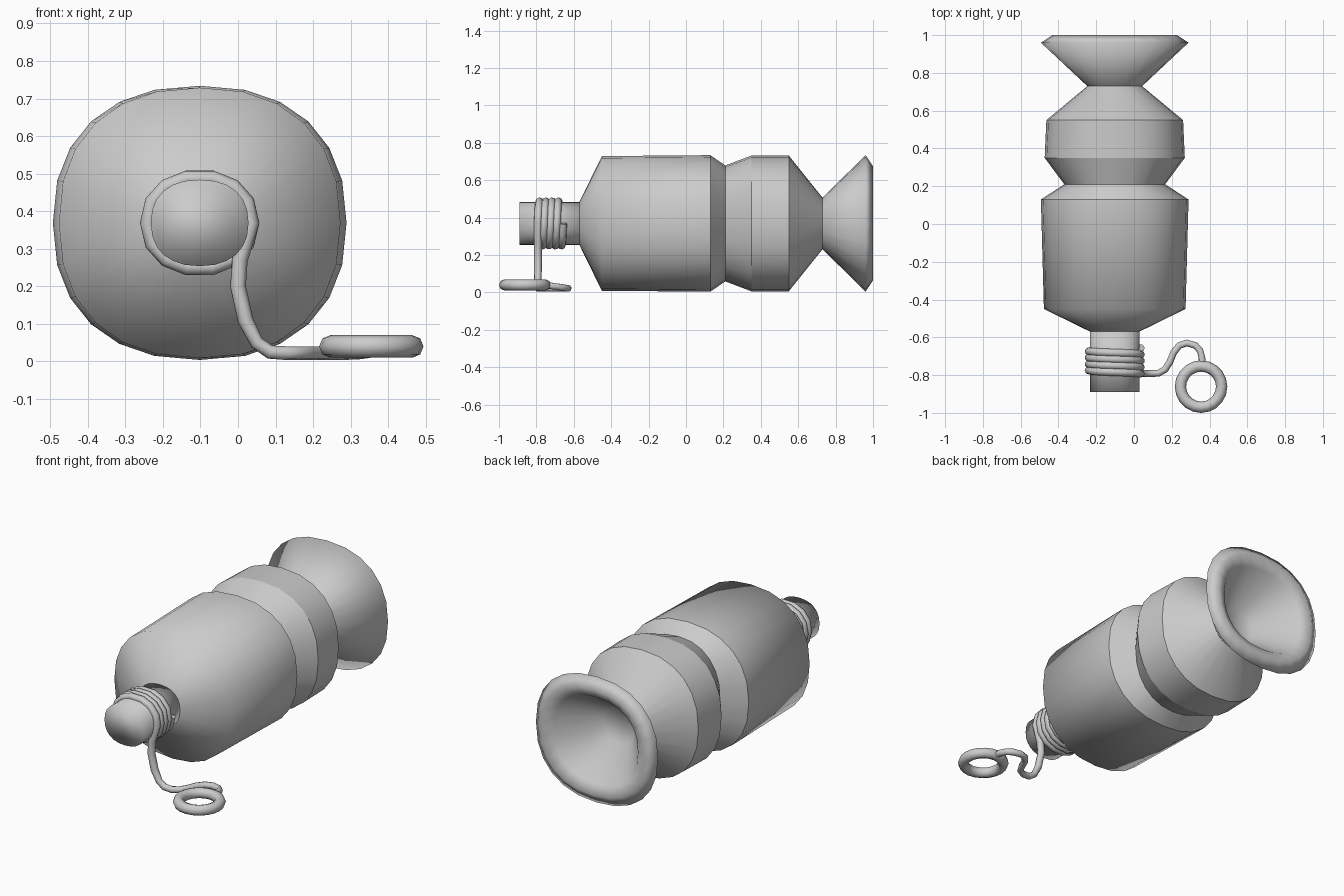
import bpy, bmesh, math
from mathutils import Vector

if "Cube" in bpy.data.objects:
    bpy.data.objects.remove(bpy.data.objects["Cube"])

grey = bpy.data.materials.new("plain grey")
grey.diffuse_color = (0.6, 0.6, 0.6, 1)
grey.use_nodes = True
grey.node_tree.nodes["Principled BSDF"].inputs["Base Color"].default_value = grey.diffuse_color
CX, CZ, SIDES = -0.102, 0.369, 24


def oval(rx, rz, a, n=2.3):
    # point on a slightly squared oval
    c, s = math.cos(a), math.sin(a)
    return (CX + rx * math.copysign(abs(c) ** (2 / n), c),
            CZ + rz * math.copysign(abs(s) ** (2 / n), s))


def loft(name, rings):
    # rings: (y, half width, half height, sharp crease)
    bm = bmesh.new()
    loops = []
    for y, rx, rz, crease in rings:
        pts = [oval(rx, rz, 2 * math.pi * i / SIDES) for i in range(SIDES)]
        loops.append([bm.verts.new((x, y, z)) for x, z in pts])
    for a, b in zip(loops, loops[1:]):
        for i in range(SIDES):
            j = (i + 1) % SIDES
            bm.faces.new((a[i], a[j], b[j], b[i]))
    bm.faces.new(loops[0])
    bm.faces.new(loops[-1][::-1])
    bmesh.ops.recalc_face_normals(bm, faces=bm.faces)
    for f in bm.faces:
        f.smooth = True
    for loop, ring in zip(loops, rings):
        if ring[3]:
            for i in range(SIDES):
                bm.edges.get((loop[i], loop[(i + 1) % SIDES])).smooth = False
    me = bpy.data.meshes.new(name)
    bm.to_mesh(me)
    bm.free()
    me.materials.append(grey)
    ob = bpy.data.objects.new(name, me)
    bpy.context.collection.objects.link(ob)


# body with shoulder, waist groove, collar and hollow flared end
loft("body", [
    (-0.57, 0.13, 0.115, True), (-0.45, 0.375, 0.36, False),
    (0.13, 0.391, 0.365, True), (0.21, 0.267, 0.31, True),
    (0.35, 0.371, 0.363, True), (0.55, 0.362, 0.363, True),
    (0.73, 0.145, 0.138, True), (0.96, 0.391, 0.365, False),
    (1.0, 0.33, 0.305, False), (0.97, 0.27, 0.25, False),
    (0.76, 0.10, 0.095, False)])

# neck plug
loft("neck", [(-0.89, 0.13, 0.115, False), (-0.55, 0.13, 0.115, False)])

# wire: coil around the neck, drop to the ground, wave to the ring
path = []
TURNS, STEPS = 4, 14
for i in range(TURNS * STEPS + 1):
    a = -2 * math.pi * i / STEPS
    x, z = oval(0.138, 0.121, a, 2.15)
    path.append((x, -0.657 - 0.135 * i / (TURNS * STEPS), z))
path += [(0.005, -0.792, 0.27), (0.0, -0.792, 0.20), (0.02, -0.792, 0.11),
         (0.05, -0.792, 0.05), (0.085, -0.792, 0.025), (0.13, -0.79, 0.022),
         (0.165, -0.77, 0.022), (0.19, -0.73, 0.022), (0.21, -0.68, 0.022),
         (0.24, -0.643, 0.022), (0.28, -0.63, 0.022), (0.325, -0.643, 0.024),
         (0.35, -0.67, 0.028), (0.36, -0.71, 0.034), (0.36, -0.75, 0.038)]
cu = bpy.data.curves.new("wire", 'CURVE')
cu.dimensions = '3D'
cu.bevel_depth = 0.021
cu.bevel_resolution = 2
cu.use_fill_caps = True
sp = cu.splines.new('POLY')
sp.points.add(len(path) - 1)
for p, co in zip(sp.points, path):
    p.co = (*co, 1)
    p.radius = 1 if co[2] > 0.06 else 0.88
sp.use_smooth = True
cu.materials.append(grey)
bpy.context.collection.objects.link(bpy.data.objects.new("wire", cu))

# pull ring
bpy.ops.mesh.primitive_torus_add(location=(0.355, -0.861, 0.04), major_radius=0.109,
                                 minor_radius=0.03, major_segments=20, minor_segments=8)
ring = bpy.context.object
ring.name = "pull_ring"
ring.data.materials.append(grey)
bpy.ops.object.shade_smooth()
